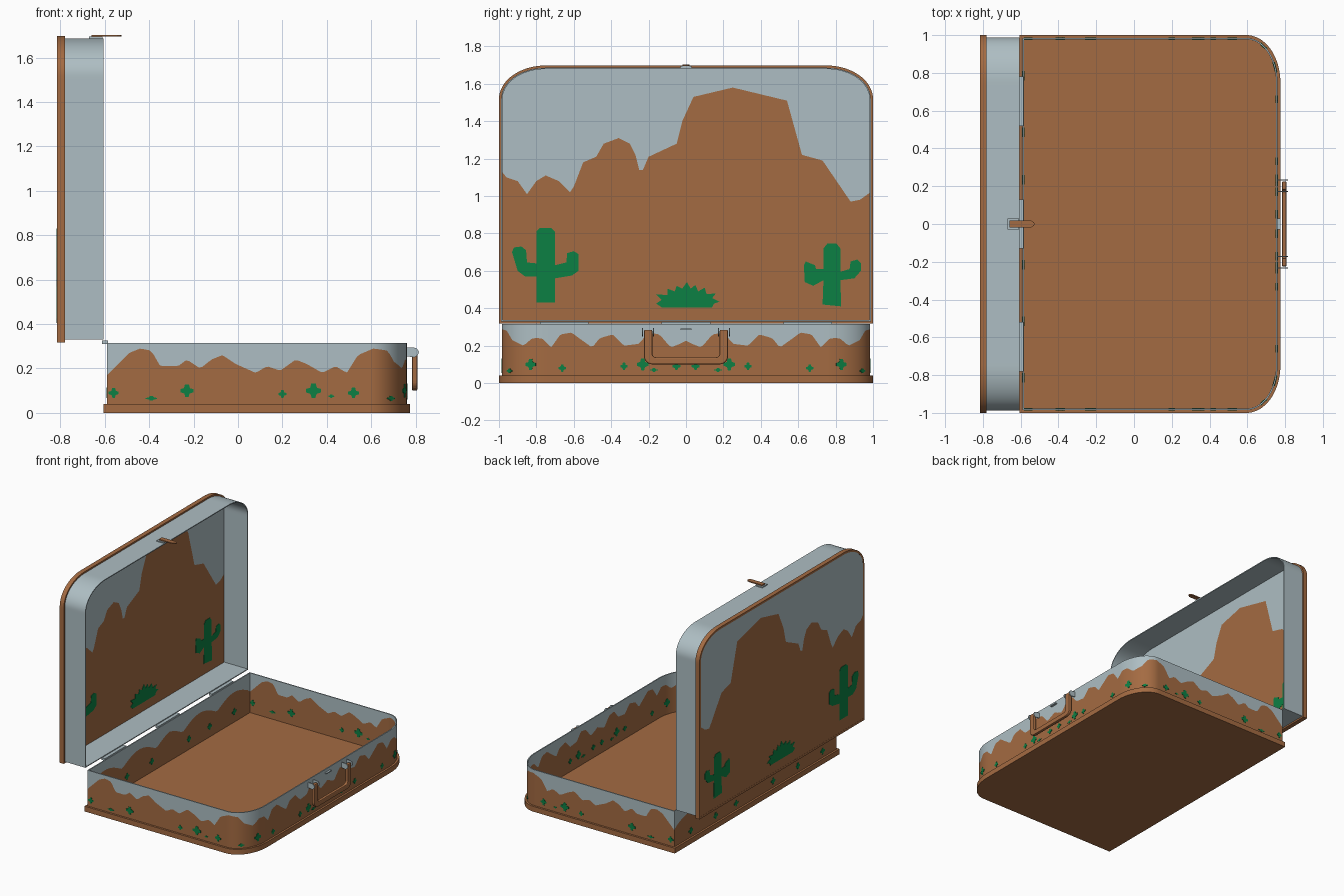
import bpy, bmesh, math
from mathutils import Vector

if "Cube" in bpy.data.objects:
    bpy.data.objects.remove(bpy.data.objects["Cube"])

def material(name, rgb):
    m = bpy.data.materials.new(name)
    lin = [((c / 255 + 0.055) / 1.055) ** 2.4 for c in rgb]
    m.diffuse_color = (*lin, 1)
    m.use_nodes = True
    m.node_tree.nodes["Principled BSDF"].inputs["Base Color"].default_value = m.diffuse_color
    return m

BROWN, SKY, GREEN = 0, 1, 2
MATS = [material("desert brown", (164, 107, 66)), material("pale sky", (174, 190, 195)),
        material("cactus green", (12, 128, 68))]
U, Y, A, B = 1.38, 1.0, 0.18, 0.25      # tray length, half width, corner radii
base_map = lambda u, y, w: Vector((-0.605 + u, y, w))
lid_map = lambda u, y, w: Vector((-0.815 + w, y, 0.318 + u))

def finish(name, bm, smooth=False):
    bmesh.ops.remove_doubles(bm, verts=bm.verts, dist=1e-5)
    bmesh.ops.recalc_face_normals(bm, faces=bm.faces)
    me = bpy.data.meshes.new(name)
    bm.to_mesh(me)
    bm.free()
    for m in MATS:
        me.materials.append(m)
    ob = bpy.data.objects.new(name, me)
    bpy.context.collection.objects.link(ob)
    if smooth:
        bpy.ops.object.select_all(action='DESELECT')
        ob.select_set(True)
        bpy.context.view_layer.objects.active = ob
        bpy.ops.object.shade_smooth_by_angle(angle=math.radians(35))
    return ob

def face(bm, pts, mat):
    f = bm.faces.new([bm.verts.new(p) for p in pts])
    f.material_index = mat

def prism(name, pts, fn, w0, w1, mat, smooth=False):
    bm = bmesh.new()
    lo, hi = [fn(p, q, w0) for p, q in pts], [fn(p, q, w1) for p, q in pts]
    face(bm, lo[::-1], mat)
    face(bm, hi, mat)
    for i in range(len(pts)):
        j = (i + 1) % len(pts)
        face(bm, [lo[i], lo[j], hi[j], hi[i]], mat)
    return finish(name, bm, smooth)

def box(name, a, b, mat):
    pts = [(a[0], a[1]), (b[0], a[1]), (b[0], b[1]), (a[0], b[1])]
    return prism(name, pts, lambda x, y, z: Vector((x, y, z)), a[2], b[2], mat)

def lerp(table, t):
    for (t0, v0), (t1, v1) in zip(table, table[1:]):
        if t <= t1:
            return v0 + (v1 - v0) * max(0, (t - t0) / (t1 - t0))
    return table[-1][1]

def outline(d):
    """Tray outline inset by d, always with the same number of points."""
    half = [(d + (U - A - d) * i / 80, -Y + d) for i in range(80)]
    for i in range(20):
        t = math.pi / 2 * i / 20
        half.append((U - A + (A - d) * math.sin(t), -Y + B - (B - d) * math.cos(t)))
    half += [(U - d, (-Y + B) * (1 - i / 50)) for i in range(51)]
    back = [(d, (Y - d) * (1 - i / 40)) for i in range(1, 80)]
    return half + [(u, -y) for u, y in half[-2::-1]] + back

def ring(name, fn, d0, d1, w0, w1, mat, skyline=None):
    """Closed wall; below the skyline it is brown."""
    o, n = outline(d0), outline(d1)
    h = skyline or [w0] * len(o)
    bm = bmesh.new()
    for i in range(len(o)):
        j = (i + 1) % len(o)
        for p in (o, n):
            if skyline:
                face(bm, [fn(*p[i], w0), fn(*p[j], w0), fn(*p[j], h[j]), fn(*p[i], h[i])], BROWN)
            face(bm, [fn(*p[i], h[i]), fn(*p[j], h[j]), fn(*p[j], w1), fn(*p[i], w1)], mat)
        for w, m in ((w0, BROWN if skyline else mat), (w1, mat)):
            face(bm, [fn(*o[i], w), fn(*o[j], w), fn(*n[j], w), fn(*n[i], w)], m)
    return finish(name, bm, True)

# Base tray: floor, bottom rim, painted wall
HILLS = [(0, .17), (.1, .27), (.15, .29), (.2, .28), (.24, .21), (.32, .21), (.36, .24), (.42, .2),
         (.47, .24), (.52, .26), (.58, .22), (.67, .18), (.72, .21), (.78, .19), (.85, .24), (.9, .22),
         (.97, .18), (1.03, .21), (1.08, .18), (1.13, .26), (1.2, .29), (1.27, .28), (1.31, .23),
         (1.38, .2), (1.43, .24), (1.48, .24), (1.53, .19), (1.58, .26), (1.64, .27), (1.68, .24), (1.75, .19),
         (1.79, .24), (1.86, .26), (1.92, .2), (2.0, .21), (2.05, .27), (2.11, .26), (2.17, .19),
         (2.22, .21), (2.28, .24)]
outer = outline(0.015)
hills, s = [], 0.0
arc = []
for i in range(len(outer)):
    if i:
        s += (Vector(outer[i]) - Vector(outer[i - 1])).length
    arc.append(s)
for i, (u, y) in enumerate(outer):
    if i <= 300:
        hills.append(lerp(HILLS, min(arc[i], arc[300] - arc[i])))
    else:
        hills.append(0.17 + 0.07 * abs(math.sin((1 - abs(y)) * 7.5)))
prism("base_floor", outline(0.004), base_map, 0, 0.01, BROWN)
ring("base_rim", base_map, 0, 0.016, 0.0, 0.04, BROWN)
ring("base_wall", base_map, 0.015, 0.023, 0.008, 0.315, SKY, hills)

# Green shrubs painted on both sides of the base wall
STAR = [(1, .25), (.45, .4), (.3, 1), (-.3, 1), (-.45, .4), (-1, .25), (-1, -.25), (-.4, -.45),
        (-.25, -1), (.25, -1), (.4, -.45), (1, -.25)]
SHRUBS = [(.03, .09, .022, .022), (.2, .065, .026, .01), (.36, .1, .03, .028), (.79, .085, .018, .018),
          (.93, .1, .034, .032), (1.01, .075, .015, .007), (1.11, .09, .024, .024),
          (1.29, .065, .022, .012), (1.42, .1, .028, .03), (1.59, .08, .02, .02), (1.92, .09, .02, .02),
          (2.02, .1, .03, .032), (2.08, .07, .022, .01), (2.2, .09, .022, .02)]
total = arc[300]
spots = [(t, *r) for q, *r in SHRUBS for t in (q, total - q)]
spots += [(total + q, .09, .025, .024) for q in (.2, .5, .75, 1.2, 1.5, 1.8)]
for t, w, a, b in spots:
    i = min(max(k for k in range(len(arc)) if arc[k] <= t), len(arc) - 2)
    p, q = Vector(outer[i]), Vector(outer[i + 1])
    tan = (q - p).normalized()
    c = p + tan * (t - arc[i])
    nor = Vector((tan.y, -tan.x))
    def on_wall(x, z, d, c=c, tan=tan, nor=nor):
        v = c + tan * x + nor * d
        return base_map(v.x, v.y, z)
    prism("shrub", [(x * a, w + z * b) for x, z in STAR], on_wall, -0.0105, 0.0025, GREEN)

# Lid: rim, wall, painted panel
ring("lid_rim", lid_map, 0, 0.016, 0.0, 0.035, BROWN)
ring("lid_wall", lid_map, 0.012, 0.019, 0.008, 0.21, SKY)
MESA = [(-1, 1.15), (-.96, 1.1), (-.9, 1.08), (-.85, 1.01), (-.8, 1.08), (-.75, 1.11), (-.68, 1.08),
        (-.62, 1.02), (-.6, 1.05), (-.55, 1.18), (-.48, 1.21), (-.44, 1.28), (-.36, 1.31), (-.3, 1.28),
        (-.27, 1.22), (-.25, 1.14), (-.23, 1.14), (-.2, 1.21), (-.05, 1.28), (-.02, 1.4), (.04, 1.53),
        (.25, 1.58), (.54, 1.51), (.62, 1.22), (.73, 1.19), (.88, .97), (.93, .98), (1, 1.03)]
D = 0.006
ys = {round(y, 4) for y, _ in MESA if abs(y) < Y - D}
ys |= {round(k * (Y - B + (B - D) * math.sin(math.pi / 2 * i / 16)), 4) for i in range(17) for k in (-1, 1)}
ys = sorted(ys)
def lid_top(y):
    e = max(0, abs(y) - (Y - B)) / (B - D)
    return U - A + (A - D) * math.sqrt(max(0, 1 - e * e))
bm = bmesh.new()
for y0, y1 in zip(ys, ys[1:]):
    m0, m1 = lerp(MESA, y0) - 0.318, lerp(MESA, y1) - 0.318
    for w in (0.001, 0.011):
        face(bm, [lid_map(D, y0, w), lid_map(D, y1, w), lid_map(m1, y1, w), lid_map(m0, y0, w)], BROWN)
        face(bm, [lid_map(m0, y0, w), lid_map(m1, y1, w), lid_map(lid_top(y1), y1, w),
                  lid_map(lid_top(y0), y0, w)], SKY)
finish("lid_picture_panel", bm)

# Cacti and agave painted on both sides of the lid
picture = lambda y, z, x: Vector((x, y, z))
CACTUS = [(-.05, 0), (.05, 0), (.05, .13), (.14, .145), (.175, .17), (.175, .26), (.15, .275), (.115, .265),
          (.11, .215), (.05, .2), (.05, .38), (.03, .4), (-.03, .4), (-.05, .38), (-.05, .21), (-.1, .215),
          (-.105, .28), (-.13, .3), (-.17, .295), (-.18, .27), (-.165, .22), (-.15, .17), (-.11, .14), (-.05, .14)]
CACTUS2 = [(-.05, .01), (.05, 0), (.045, .14), (.12, .15), (.155, .19), (.155, .23), (.135, .25), (.1, .24),
           (.095, .2), (.045, .185), (.045, .31), (.025, .335), (-.025, .335), (-.045, .31), (-.045, .2),
           (-.085, .2), (-.09, .22), (-.14, .24), (-.15, .22), (-.145, .13), (-.1, .11), (-.045, .14)]
AGAVE = [(-.13, 0), (.14, 0), (.15, .02), (.18, .03), (.14, .05), (.16, .075), (.11, .07), (.1, .105), (.065, .085),
         (.05, .12), (.025, .1), (.005, .135), (-.02, .1), (-.05, .115), (-.06, .085), (-.1, .1), (-.1, .065),
         (-.16, .07), (-.13, .04), (-.16, .02)]
for name, shape, y, z in (("tall_cactus", CACTUS, -.75, .43), ("short_cactus", CACTUS2, .78, .41),
                          ("agave", AGAVE, 0, .405)):
    prism(name, [(y + p, z + q) for p, q in shape], picture, -0.8165, -0.8015, GREEN)

# Carry handle, a rounded U
def corner(cy, cz, r, a0, a1):
    return [(cy + r * math.cos(math.radians(a0 + (a1 - a0) * i / 6)),
             cz + r * math.sin(math.radians(a0 + (a1 - a0) * i / 6))) for i in range(7)]
u_shape = ([(-.225, .285)] + corner(-.18, .145, .045, 180, 270) + corner(.18, .145, .045, 270, 360)
           + [(.225, .285), (.18, .285)] + corner(.16, .158, .02, 0, -90)
           + corner(-.16, .158, .02, 270, 180) + [(-.18, .285)])
handle = prism("handle", u_shape, picture, 0.783, 0.808, BROWN)
bev = handle.modifiers.new("bevel", 'BEVEL')
bev.width, bev.segments = 0.007, 2

# Handle brackets: pale cheeks either side of each arm
CHEEK = [(.758, .255), (.795, .25), (.81, .26), (.815, .275), (.805, .29), (.79, .295), (.758, .295)]
for y in (-.235, -.176, .17, .229):
    prism("handle_bracket", CHEEK, lambda x, z, w: Vector((x, w, z)), y, y + .006, SKY)

# Latch on the lid and catch on the base
box("latch_plate", (-.67, -.03, 1.684), (-.61, .03, 1.694), SKY)
tongue = [(-.66, -.018), (-.545, -.018), (-.53, -.01), (-.525, 0), (-.53, .01), (-.545, .018), (-.66, .018)]
prism("latch_tongue", tongue, lambda x, y, z: Vector((x, y, z)), 1.694, 1.702, BROWN)
box("catch", (.757, -.03, .285), (.775, .03, .292), SKY)

# Hinge leaves
for y in (-.65, 0, .65):
    box("hinge", (-.612, y - .13, .31), (-.585, y + .13, .326), SKY)
